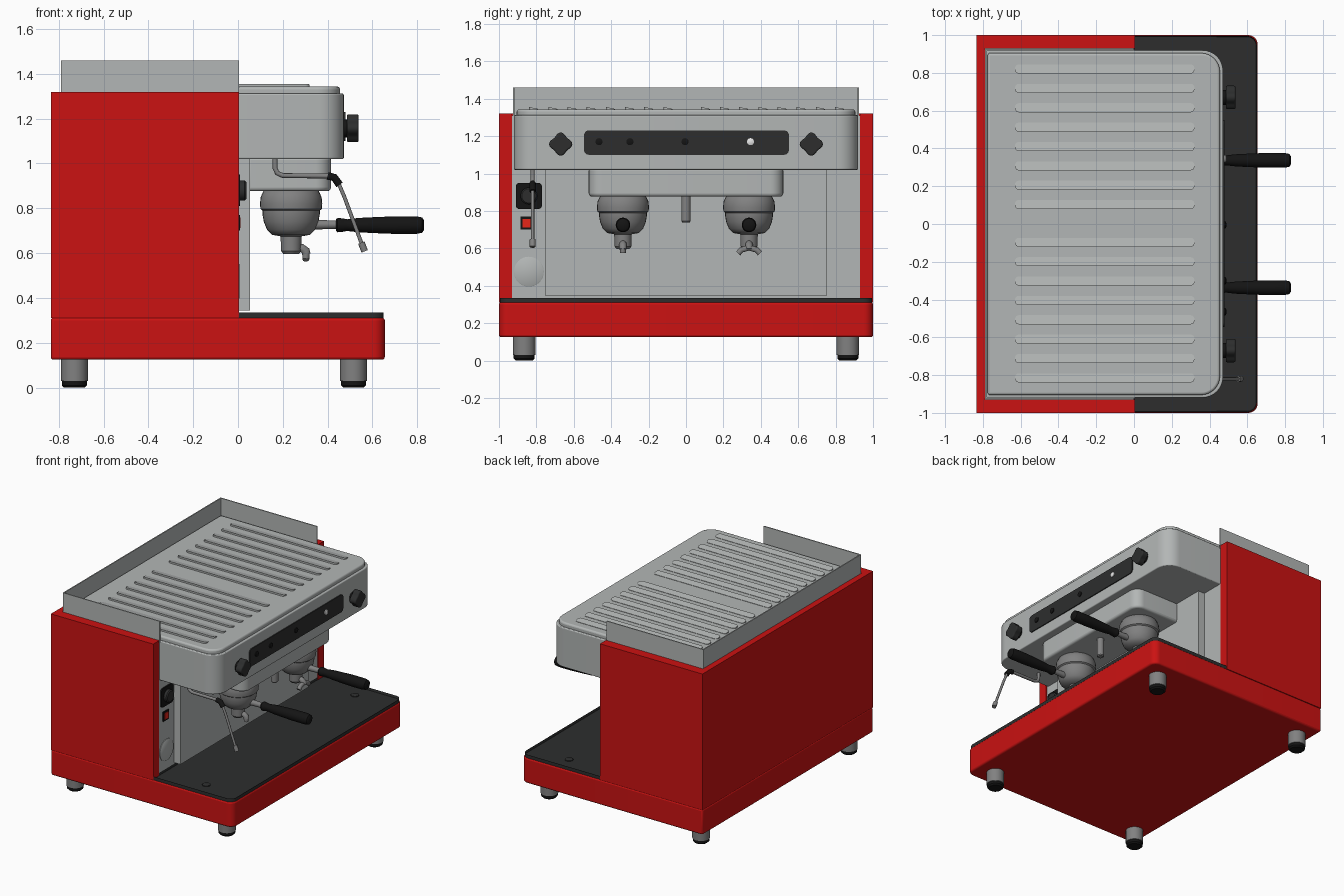
import bpy, bmesh, math
from mathutils import Matrix, Vector

if "Cube" in bpy.data.objects:
    bpy.data.objects.remove(bpy.data.objects["Cube"])


def mat(name, r, g, b):
    m = bpy.data.materials.new(name)
    m.diffuse_color = (r, g, b, 1)
    m.use_nodes = True
    m.node_tree.nodes["Principled BSDF"].inputs["Base Color"].default_value = m.diffuse_color
    return m


RED = mat("red_paint", 0.60, 0.006, 0.006)
STEEL = mat("light_steel", 0.45, 0.47, 0.465)
METAL = mat("mid_grey_metal", 0.22, 0.22, 0.22)
DARK = mat("dark_grey_plastic", 0.026, 0.027, 0.027)
BLACK = mat("black_rubber", 0.007, 0.007, 0.007)
SWITCH = mat("bright_red_switch", 0.85, 0.02, 0.01)
WHITE = mat("white_lamp", 0.8, 0.8, 0.8)


def finish(name, bm, m, bevel=0.0, angle=35):
    bmesh.ops.recalc_face_normals(bm, faces=bm.faces)
    me = bpy.data.meshes.new(name)
    bm.to_mesh(me)
    bm.free()
    me.materials.append(m)
    me.shade_smooth()
    me.set_sharp_from_angle(angle=math.radians(angle))
    ob = bpy.data.objects.new(name, me)
    bpy.context.collection.objects.link(ob)
    if bevel:
        b = ob.modifiers.new("bevel", 'BEVEL')
        b.width, b.segments = bevel, 3
        b.limit_method, b.angle_limit = 'ANGLE', math.radians(50)
    return ob


def rrect(x0, x1, y0, y1, r_low=0.0, r_high=0.0, seg=8):
    """Rectangle outline; r_low / r_high round the corners at x0 / x1."""
    pts = []
    for x, y, sx, sy, a, r in ((x1, y1, -1, -1, 0, r_high), (x0, y1, 1, -1, 90, r_low),
                               (x0, y0, 1, 1, 180, r_low), (x1, y0, -1, 1, 270, r_high)):
        if r == 0:
            pts.append((x, y))
            continue
        for i in range(seg + 1):
            t = math.radians(a + 90 * i / seg)
            pts.append((x + sx * r + r * math.cos(t), y + sy * r + r * math.sin(t)))
    return pts


def prism_bm(pts, z0, z1, mtx=Matrix()):
    bm = bmesh.new()
    lo = [bm.verts.new(mtx @ Vector((x, y, z0))) for x, y in pts]
    hi = [bm.verts.new(mtx @ Vector((x, y, z1))) for x, y in pts]
    bm.faces.new(lo[::-1])
    top = bm.faces.new(hi)
    for i in range(len(pts)):
        j = (i + 1) % len(pts)
        bm.faces.new((lo[i], lo[j], hi[j], hi[i]))
    return bm, top


def prism(name, pts, z0, z1, m, bevel=0.0, mtx=Matrix()):
    return finish(name, prism_bm(pts, z0, z1, mtx)[0], m, bevel)


def box(name, x0, x1, y0, y1, z0, z1, m, bevel=0.0):
    return prism(name, rrect(x0, x1, y0, y1), z0, z1, m, bevel)


def lathe(name, profile, m, mtx, n=32):
    bm = bmesh.new()
    rings = []
    for r, z in profile:
        rings.append([bm.verts.new(mtx @ Vector((r * math.cos(2 * math.pi * i / n),
                     r * math.sin(2 * math.pi * i / n), z))) for i in range(n)])
    for a, b in zip(rings, rings[1:]):
        for i in range(n):
            j = (i + 1) % n
            bm.faces.new((a[i], a[j], b[j], b[i]))
    bm.faces.new(rings[0][::-1])
    bm.faces.new(rings[-1])
    return finish(name, bm, m)


def tube(name, pts, r, m):
    cu = bpy.data.curves.new(name, 'CURVE')
    cu.dimensions, cu.bevel_depth, cu.bevel_resolution, cu.use_fill_caps = '3D', r, 3, True
    sp = cu.splines.new('POLY')
    sp.points.add(len(pts) - 1)
    for p, c in zip(sp.points, pts):
        p.co = (*c, 1)
    tmp = bpy.data.objects.new(name + "_path", cu)
    bm = bmesh.new()
    bpy.context.collection.objects.link(tmp)
    me = bpy.data.meshes.new_from_object(tmp.evaluated_get(bpy.context.evaluated_depsgraph_get()))
    bm.from_mesh(me)
    bpy.data.objects.remove(tmp)
    return finish(name, bm, m, angle=50)


T = Matrix.Translation
FWD = Matrix.Rotation(math.pi / 2, 4, 'Y')      # local z -> world +x, local x -> world -z


def fwd(x, y, z):
    return T((x, y, z)) @ FWD


# Red casing
prism("base", rrect(-0.835, 0.655, -1, 1, 0, 0.05), 0.125, 0.312, RED, 0.012)
box("back_panel", -0.835, -0.79, -1, 1, 0.31, 1.32, RED)
for s, side in ((-1, "left"), (1, "right")):
    ya, yb = sorted((s * 0.93, s * 1.0))
    box(side + "_panel", -0.835, 0.005, ya, yb, 0.31, 1.32, RED)

# Feet
for x in (-0.73, 0.515):
    for y in (-0.865, 0.865):
        lathe("foot", [(0.06, 0.13), (0.06, 0.03), (0.054, 0.028)], METAL, T((x, y, 0)))
        lathe("foot_pad", [(0.056, 0.03), (0.056, 0.01), (0.046, 0)], BLACK, T((x, y, 0)))

# Drip tray with sunken floor
bm, top = prism_bm(rrect(0.0, 0.65, -0.995, 0.995, 0, 0.05), 0.31, 0.335)
bmesh.ops.inset_region(bm, faces=[top], thickness=0.045)
bmesh.ops.inset_region(bm, faces=[top], thickness=0.004)
for v in top.verts:
    v.co.z = 0.318
finish("drip_tray", bm, DARK)
for y in (-0.87, 0.87):
    lathe("tray_stud", [(0.028, 0.315), (0.028, 0.324), (0.02, 0.328)], DARK, T((0.35, y, 0)))

# Steel body, splash panel and head
box("inner_body", -0.79, 0.0, -0.93, 0.93, 0.3, 1.31, STEEL)
box("splash_panel", 0.0, 0.053, -0.75, 0.75, 0.345, 1.03, STEEL)
prism("head", rrect(-0.785, 0.472, -0.92, 0.92, 0, 0.11), 1.02, 1.312, STEEL, 0.006)
prism("lid", rrect(-0.775, 0.455, -0.905, 0.905, 0, 0.1), 1.30, 1.343, STEEL, 0.012)

# Raised slats on the lid, a wedge each
for g in (-1, 1):
    for i in range(8):
        y = g * (0.10 + 0.1025 * i) + 0.003
        bm, _ = prism_bm(rrect(-0.63, 0.32, y - 0.024, y + 0.024, 0.02, 0.02, 4), 1.335, 1.355)
        for v in bm.verts:
            if v.co.z > 1.35:
                v.co.z = 1.3555 - 0.010 * (v.co.y - y + 0.024) / 0.048
        finish("lid_slat", bm, STEEL)

# Cup rail around the back and sides
box("cup_rail_back", -0.79, -0.782, -0.925, 0.925, 1.30, 1.46, STEEL)
for y in (-0.925, 0.917):
    box("cup_rail_side", -0.79, 0.005, y, y + 0.008, 1.30, 1.46, STEEL)

# Control strip, lamps and knobs on the head
prism("control_strip", rrect(-1.23, -1.10, -0.545, 0.55, 0.025, 0.025), 0.468, 0.479, DARK, mtx=FWD)
for y in (-0.465, -0.30, -0.005, 0.345):
    lathe("lamp" if y > 0.1 else "push_button", [(0.019, 0), (0.019, 0.008), (0.01, 0.012)],
          WHITE if y > 0.1 else BLACK, fwd(0.477, y, 1.17), 20)
star = []
for i in range(48):
    a = 2 * math.pi * i / 48
    r = 0.055 + 0.007 * math.cos(4 * a)
    star.append((r * math.cos(a), r * math.sin(a)))
for y in (-0.67, 0.67):
    lathe("knob_collar", [(0.04, 0), (0.04, 0.02)], BLACK, fwd(0.468, y, 1.157))
    prism("knob", star, 0.018, 0.07, DARK, 0.008, fwd(0.468, y, 1.157))

# Service column on the left: tap, switch and gauge cover
prism("tap_plate", rrect(-0.95, -0.81, -0.91, -0.77, 0.02, 0.02), 0, 0.01, BLACK, mtx=FWD)
lathe("tap_knob", [(0.045, 0), (0.045, 0.028), (0.038, 0.035)], DARK, fwd(0.002, -0.84, 0.88))
box("switch_frame", 0, 0.008, -0.885, -0.82, 0.70, 0.77, BLACK)
box("switch_key", 0, 0.012, -0.874, -0.831, 0.712, 0.758, SWITCH)
lathe("gauge_cover", [(0.08, 0), (0.08, 0.004), (0.077, 0.006)], STEEL, fwd(0, -0.84, 0.475))

# Brew block under the head
prism("brew_block", rrect(0.04, 0.415, -0.52, 0.52, 0, 0.07), 0.877, 1.03, STEEL, 0.015)
lathe("water_spout", [(0.025, 0.90), (0.025, 0.745), (0.019, 0.738)], METAL, T((0.30, 0, 0)), 20)

# Brew groups with filter handles
group = [(0.10, 0.895), (0.122, 0.88), (0.136, 0.85), (0.139, 0.82), (0.137, 0.797), (0.128, 0.79),
         (0.128, 0.775), (0.122, 0.74), (0.108, 0.705), (0.085, 0.682), (0.047, 0.675),
         (0.045, 0.61), (0.035, 0.597)]
grip = [(0.026, 0), (0.032, 0.008), (0.03, 0.03), (0.026, 0.05), (0.032, 0.1), (0.036, 0.18),
        (0.039, 0.26), (0.039, 0.36), (0.034, 0.385), (0.022, 0.393)]
for y in (-0.337, 0.337):
    lathe("brew_group", group, METAL, T((0.237, y, 0)))
    lathe("handle_rod", [(0.022, 0), (0.018, 0.12)], METAL, fwd(0.33, y, 0.727), 20)
    lathe("handle_grip", grip, BLACK, fwd(0.437, y, 0.725), 24)
    tube("spout_arm", [(0.24, y, 0.625), (0.285, y, 0.622), (0.302, y, 0.61), (0.305, y, 0.595)],
         0.02, METAL)
    if y < 0:
        tube("single_spout", [(0.305, y, 0.61), (0.303, y, 0.575)], 0.016, METAL)
    else:
        tube("double_spout", [(0.303, y + d, z) for d, z in ((-0.058, 0.573), (-0.04, 0.592),
             (0, 0.603), (0.04, 0.592), (0.058, 0.573))], 0.016, METAL)

# Steam wand
Y = -0.82
tube("steam_pipe", [(0.165, Y, 1.03), (0.165, Y, 0.98), (0.175, Y, 0.957), (0.20, Y, 0.946),
                    (0.42, Y, 0.944)], 0.011, METAL)
tube("wand_joint", [(0.40, Y, 0.945), (0.43, Y, 0.937), (0.453, Y, 0.905)], 0.018, BLACK)
tube("steam_wand", [(0.445, Y, 0.92), (0.475, Y, 0.85), (0.56, Y, 0.62)], 0.009, METAL)
tube("wand_tip", [(0.55, Y, 0.647), (0.565, Y, 0.608)], 0.016, METAL)
